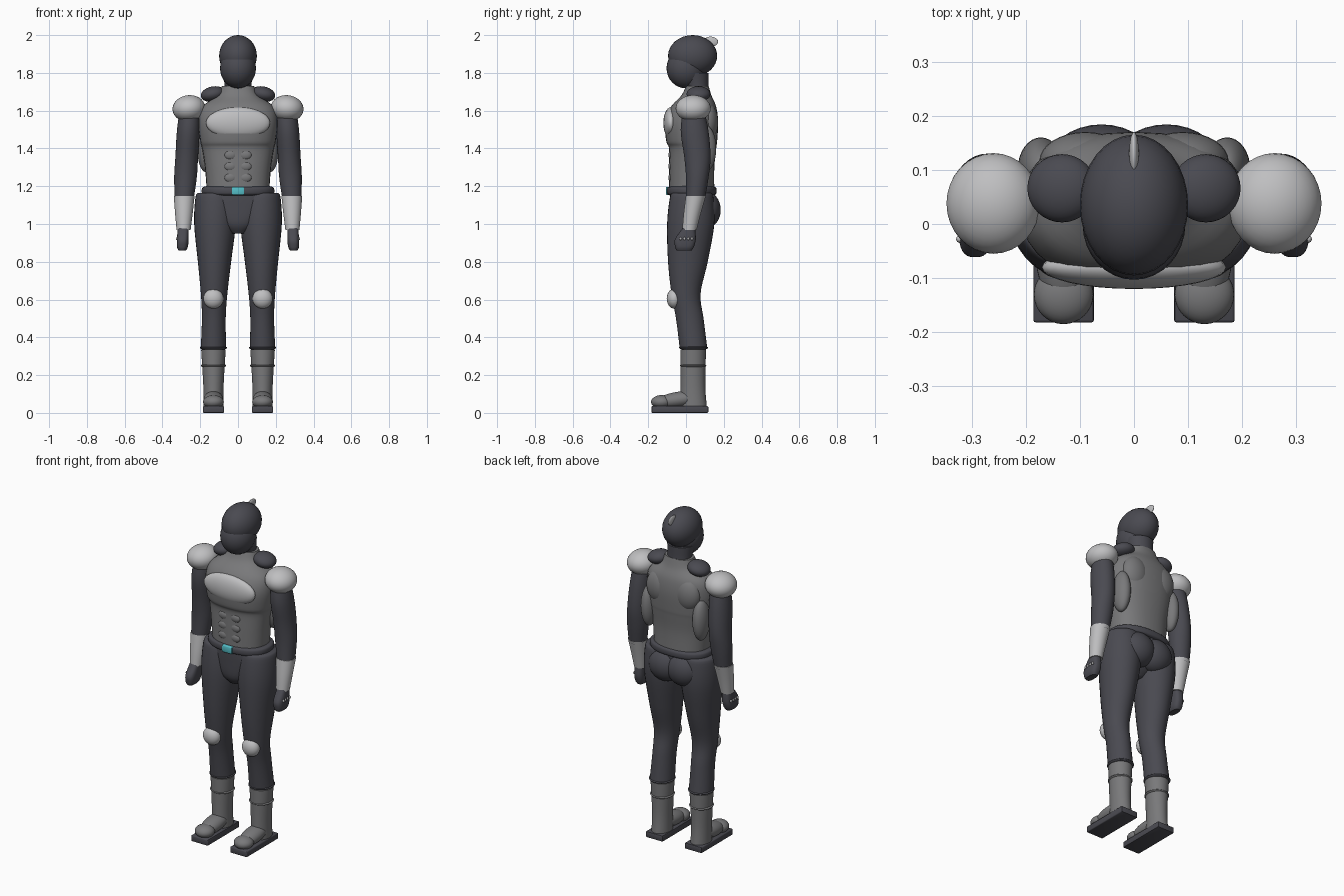
import bpy, bmesh, math
from mathutils import Vector, Matrix

cube = bpy.data.objects.get("Cube")
if cube:
    bpy.data.objects.remove(cube, do_unlink=True)


def material(name, red, green, blue):
    mat = bpy.data.materials.new(name)
    mat.use_nodes = True
    colour = (red, green, blue, 1)
    mat.diffuse_color = colour
    mat.node_tree.nodes["Principled BSDF"].inputs["Base Color"].default_value = colour
    return mat


DARK = material("dark suit", .068, .068, .082)
GREY = material("grey armour", .19, .19, .195)
LIGHT = material("light plate", .52, .52, .53)
CYAN = material("cyan buckle", .09, .52, .58)


def finish(name, bm, mat):
    """Turn a bmesh into a shaded object with one colour."""
    bmesh.ops.recalc_face_normals(bm, faces=bm.faces)
    mesh = bpy.data.meshes.new(name)
    bm.to_mesh(mesh)
    bm.free()
    mesh.materials.append(mat)
    part = bpy.data.objects.new(name, mesh)
    bpy.context.collection.objects.link(part)
    bpy.ops.object.select_all(action="DESELECT")
    part.select_set(True)
    bpy.context.view_layer.objects.active = part
    bpy.ops.object.shade_smooth_by_angle(angle=math.radians(45))


def smooth_path(rings, steps=5):
    """Fill in rings along a smooth curve through the given ones."""
    points = [Vector(ring) for ring in rings]
    padded = [points[0], *points, points[-1]]
    path = []
    for before, start, end, after in zip(padded, padded[1:], padded[2:], padded[3:]):
        leave, arrive = (end - before) / 2, (after - start) / 2
        for step in range(steps):
            t = step / steps
            ease = t * t * (3 - 2 * t)
            bend = t * (1 - t)
            path.append(start.lerp(end, ease) + bend * ((1 - t) * leave - t * arrive))
    return path + [points[-1]]


def rounded(value, power):
    return math.copysign(abs(value) ** (2 / power), value)


def loft(name, rings, mat, low_x=0, high_x=0, power=2, segments=32):
    """Skin oval rings of: height, half width, centre y, half depth."""
    bm = bmesh.new()
    bottom, top = rings[0][0], rings[-1][0]
    loops = []
    for z, half_width, y, half_depth in smooth_path(rings):
        x = low_x + (high_x - low_x) * (z - bottom) / (top - bottom)
        loop = []
        for index in range(segments):
            angle = math.tau * index / segments
            across = half_width * rounded(math.cos(angle), power)
            along = half_depth * rounded(math.sin(angle), power)
            loop.append(bm.verts.new((x + across, y + along, z)))
        loops.append(loop)
    for lower, upper in zip(loops, loops[1:]):
        for index in range(segments):
            last = index - 1
            bm.faces.new((lower[last], lower[index], upper[index], upper[last]))
    bm.faces.new(loops[0])
    bm.faces.new(loops[-1])
    finish(name, bm, mat)


def ball(name, centre, radii, mat, tilt=0, axis="X", segments=32):
    bm = bmesh.new()
    bmesh.ops.create_uvsphere(bm, u_segments=segments, v_segments=segments // 2, radius=1)
    turn = Matrix.Rotation(math.radians(tilt), 4, axis)
    bm.transform(Matrix.Translation(centre) @ turn @ Matrix.Diagonal((*radii, 1)))
    finish(name, bm, mat)


def box(name, centre, size, mat):
    bm = bmesh.new()
    bmesh.ops.create_cube(bm, size=1)
    bm.transform(Matrix.Translation(centre) @ Matrix.Diagonal((*size, 1)))
    bmesh.ops.bevel(bm, geom=bm.edges[:], offset=.005, segments=2, affect="EDGES", profile=.5)
    finish(name, bm, mat)


# Head, neck and crest
ball("cranium", (0, .035, 1.89), (.1, .13, .11), DARK)
ball("face", (0, 0, 1.825), (.095, .103, .107), DARK)
loft("neck", [(1.65, .08, .07, .06), (1.72, .07, .06, .06), (1.8, .08, .04, .08)], DARK)
ball("rear_crest", (0, .13, 1.965), (.009, .04, .027), LIGHT)
ball("front_crest", (0, -.02, 1.97), (.007, .03, .015), LIGHT, 30)

# Torso
loft("torso", [(1.17, .165, .03, .12), (1.3, .175, .03, .12), (1.4, .19, .035, .125),
               (1.44, .2, .03, .135), (1.54, .21, .03, .14), (1.62, .19, .04, .12),
               (1.68, .11, .055, .08), (1.73, .085, .06, .06)], GREY, power=2.3)
ball("chest_plate", (0, -.08, 1.535), (.17, .04, .083), LIGHT)

# Belt and hips
loft("belt", [(1.15, .17, .03, .11), (1.16, .19, .03, .13), (1.19, .19, .03, .13),
              (1.2, .17, .03, .11)], DARK, power=2.3)
box("buckle", (0, -.095, 1.175), (.066, .024, .042), CYAN)
loft("hips", [(.95, .04, 0, .05), (1, .11, .01, .09), (1.1, .2, .03, .115),
              (1.165, .19, .03, .115)], DARK, power=2.3)

# Rings shared by both sides of the body
LEG = [(.34, .067, .04, .073), (.5, .063, .02, .073), (.63, .07, 0, .077),
       (.8, .088, .01, .105), (1, .11, .025, .125), (1.14, .105, .03, .115),
       (1.165, .09, .03, .1)]
BOOT = [(.035, .053, .04, .07), (.15, .054, .037, .065), (.335, .065, .038, .068)]
ARM = [(1.13, .05, .05, .05), (1.25, .06, .06, .06), (1.36, .06, .06, .07),
       (1.5, .06, .045, .073), (1.63, .05, .04, .05)]
BRACER = [(.967, .037, .018, .038), (1.05, .046, .032, .045), (1.148, .055, .052, .053)]
HAND = [(.86, .02, -.01, .04), (.88, .029, -.008, .05), (.92, .031, -.003, .055),
        (.98, .028, .016, .032)]

for tag, side in (("left", 1), ("right", -1)):
    def at(x, y, z):
        return (side * x, y, z)

    # Back, shoulder and belly muscles
    ball(tag + "_lat", at(.172, .1, 1.4), (.043, .06, .125), GREY)
    ball(tag + "_shoulder_blade", at(.09, .115, 1.54), (.085, .055, .1), GREY)
    ball(tag + "_trapezius", at(.133, .066, 1.688), (.065, .063, .04), DARK, side * 12, "Y")
    for row in range(3):
        ball(f"{tag}_abdominal_{row}", at(.04, -.08, 1.365 - .06 * row),
             (.033, .013, .025), GREY, segments=16)

    # Leg
    ball(tag + "_glute", at(.06, .1, 1.075), (.105, .084, .1), DARK)
    loft(tag + "_leg", LEG, DARK, side * .13, side * .12)
    ball(tag + "_trouser_cuff", at(.13, .04, .345), (.072, .077, .015), DARK)
    ball(tag + "_knee_pad", at(.13, -.062, .605), (.053, .04, .053), LIGHT)

    # Boot
    loft(tag + "_boot", BOOT, GREY, side * .13, side * .13)
    ball(tag + "_boot_band", at(.13, .038, .25), (.067, .07, .014), GREY)
    ball(tag + "_instep", at(.13, -.04, .07), (.053, .12, .042), GREY, 8)
    ball(tag + "_toe", at(.13, -.13, .058), (.055, .055, .036), GREY)
    box(tag + "_sole", at(.13, -.032, .018), (.112, .3, .036), DARK)

    # Arm
    loft(tag + "_arm", ARM, DARK, side * .285, side * .255)
    ball(tag + "_shoulder_pad", at(.26, .038, 1.612), (.087, .093, .07), LIGHT, side * 7, "Y")
    loft(tag + "_bracer", BRACER, LIGHT, side * .288, side * .285)
    loft(tag + "_hand", HAND, DARK, side * .295, side * .29, power=2.8)
    for finger in range(4):
        ball(f"{tag}_knuckle_{finger}", at(.322, .02 * finger - .028, .922),
             (.007, .007, .009), LIGHT, segments=8)
